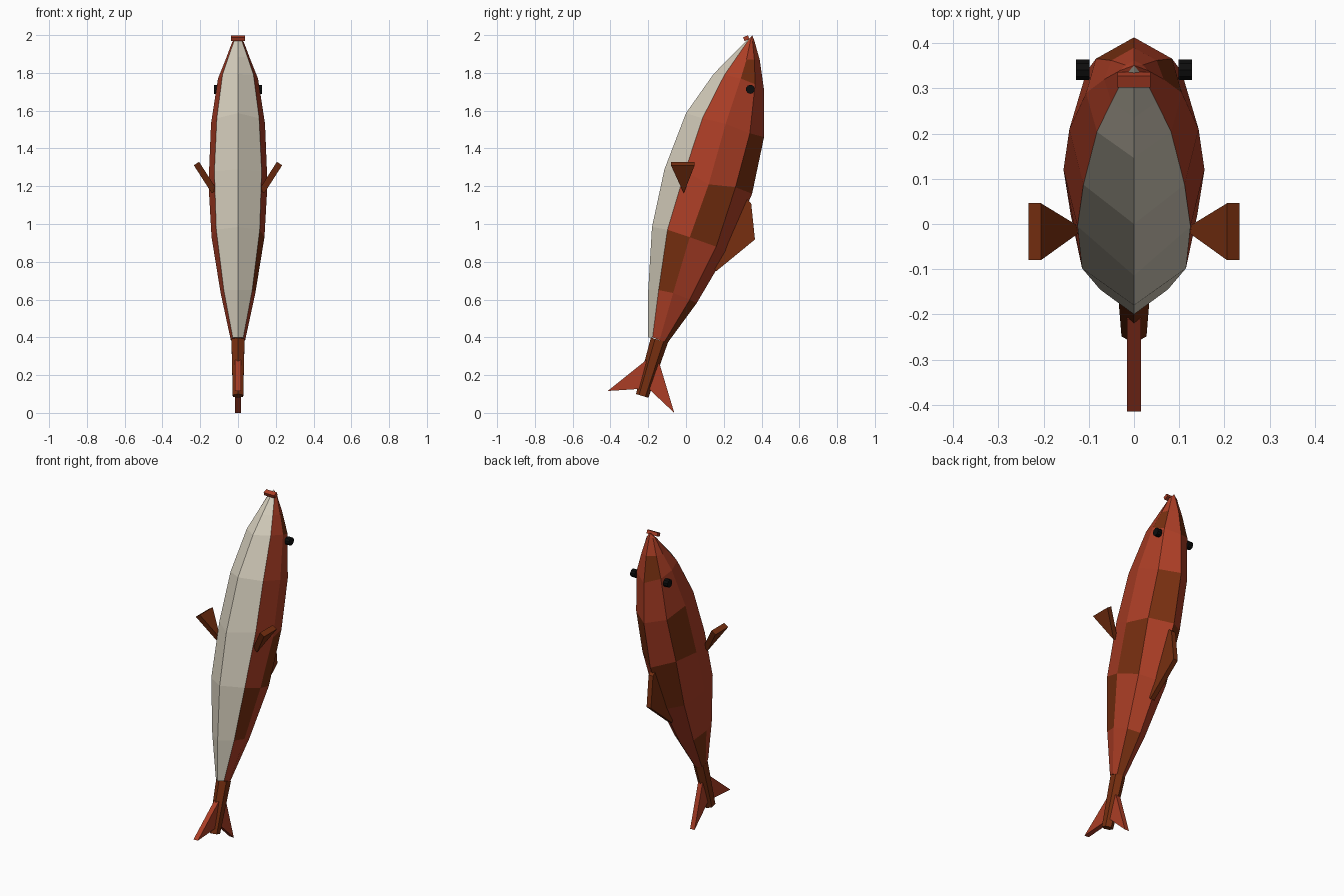
import bpy, bmesh, math
from mathutils import Vector

if "Cube" in bpy.data.objects:
    bpy.data.objects.remove(bpy.data.objects["Cube"])


def material(name, rgb):
    m = bpy.data.materials.new(name)
    m.diffuse_color = (*rgb, 1)
    m.use_nodes = True
    m.node_tree.nodes["Principled BSDF"].inputs["Base Color"].default_value = m.diffuse_color
    return m


RED = material("rust red", (0.41, 0.048, 0.019))
BROWN = material("dark brown", (0.185, 0.028, 0.005))
CREAM = material("belly cream", (0.66, 0.61, 0.50))
BLACK = material("eye black", (0.004, 0.004, 0.004))


def finish(name, bm, *mats):
    bmesh.ops.recalc_face_normals(bm, faces=bm.faces)
    me = bpy.data.meshes.new(name)
    bm.to_mesh(me)
    bm.free()
    for m in mats:
        me.materials.append(m)
    ob = bpy.data.objects.new(name, me)
    bpy.context.collection.objects.link(ob)
    return ob


def slab(name, points, offset, mat):
    """Flat outline of 3D points, thickened by +-offset."""
    bm = bmesh.new()
    off = Vector(offset)
    a = [bm.verts.new(Vector(p) - off) for p in points]
    b = [bm.verts.new(Vector(p) + off) for p in points]
    n = len(points)
    bm.faces.new(a)
    bm.faces.new(b[::-1])
    for i in range(n):
        bm.faces.new((a[i], a[(i + 1) % n], b[(i + 1) % n], b[i]))
    return finish(name, bm, mat)


# Body: eight-sided rings, each as belly keel, belly edge, flank, shoulder, back ridge
RINGS = [
    [(0, .315, 1.965), (.022, .325, 1.965), (.03, .34, 1.965), (.02, .352, 1.97), (0, .362, 1.97)],
    [(0, .235, 1.885), (.05, .27, 1.885), (.066, .32, 1.87), (.05, .362, 1.87), (0, .39, 1.87)],
    [(0, .146, 1.794), (.082, .204, 1.79), (.106, .29, 1.77), (.084, .366, 1.74), (0, .413, 1.71)],
    [(0, 0, 1.587), (.112, .087, 1.56), (.143, .21, 1.53), (.105, .338, 1.48), (0, .413, 1.46)],
    [(0, -.114, 1.29), (.125, -.005, 1.28), (.156, .12, 1.21), (.115, .262, 1.195), (0, .35, 1.16)],
    [(0, -.18, .984), (.115, -.098, .97), (.14, .02, .93), (.1, .16, .88), (0, .215, .85)],
    [(0, -.2, .65), (.075, -.145, .65), (.092, -.068, .635), (.065, .02, .60), (0, .056, .58)],
    [(0, -.2, .40), (.028, -.177, .40), (.038, -.14, .385), (.028, -.115, .375), (0, -.098, .37)],
]
# Brown patches as (ring interval, strip)
PATCHES = {(1, 2), (1, 4), (3, 3), (4, 2), (5, 1), (6, 3), (3, 5), (4, 4), (6, 5)}

bm = bmesh.new()
loops = []
for ring in RINGS:
    full = ring + [(-x, y, z) for x, y, z in ring[3:0:-1]]
    loops.append([bm.verts.new(p) for p in full])
tip = bm.verts.new((0, .351, 1.998))
patches = []
for s in range(8):
    t = (s + 1) % 8
    colour = 2 if s in (0, 7) else 0
    bm.faces.new((loops[0][s], loops[0][t], tip)).material_index = colour
    for k in range(7):
        f = bm.faces.new((loops[k][s], loops[k][t], loops[k + 1][t], loops[k + 1][s]))
        f.material_index = colour
        if (k, s) in PATCHES:
            if s in (3, 4):
                f.material_index = 1
            else:
                patches.append(f)
bm.faces.new(loops[-1])
bmesh.ops.inset_individual(bm, faces=patches, thickness=0.006)
for f in patches:
    f.material_index = 1
finish("body", bm, RED, BROWN, CREAM)

# Tail stalk: tapered hexagonal prism
bm = bmesh.new()
ends = []
for cy, cz, rx, ry in ((-.141, .385, .04, .045), (-.232, .09, .032, .033)):
    ends.append([bm.verts.new((rx * math.cos(a), cy + ry * math.sin(a), cz - .3 * ry * math.sin(a)))
                 for a in (math.pi * (i / 3 + 1 / 6) for i in range(6))])
for i in range(6):
    j = (i + 1) % 6
    bm.faces.new((ends[0][i], ends[0][j], ends[1][j], ends[1][i]))
for e in ends:
    bm.faces.new(e)
finish("tail_stalk", bm, BROWN)

# Forked tail fin and back fin
slab("tail_fin", [(0, -.415, .116), (0, -.21, .28), (0, -.14, .26),
                  (0, -.062, 0), (0, -.2, .13)], (.015, 0, 0), RED)
slab("back_fin", [(0, .30, 1.15), (0, .345, 1.11), (0, .365, .918),
                  (0, .16, .75), (0, .13, .80)], (.015, 0, 0), BROWN)

# Side fins and eyes, one per side
for side, s in (("right", 1), ("left", -1)):
    slab(side + "_fin", [(s * .125, -.012, 1.172), (s * .22, -.08, 1.32), (s * .22, .046, 1.32)],
         (s * .014, 0, -.009), BROWN)
    bm = bmesh.new()
    bmesh.ops.create_cone(bm, cap_ends=True, segments=10, radius1=.024, radius2=.024, depth=.03)
    for v in bm.verts:
        x, y, z = v.co
        v.co = (s * .113 + z, .341 + x, 1.713 + y)
    finish(side + "_eye", bm, BLACK)

# Mouth: small tilted plate
slab("mouth", [(-.036, .306, 1.978), (.036, .306, 1.978), (.036, .332, 1.989), (-.036, .332, 1.989)],
     (0, -.004, .01), RED)
